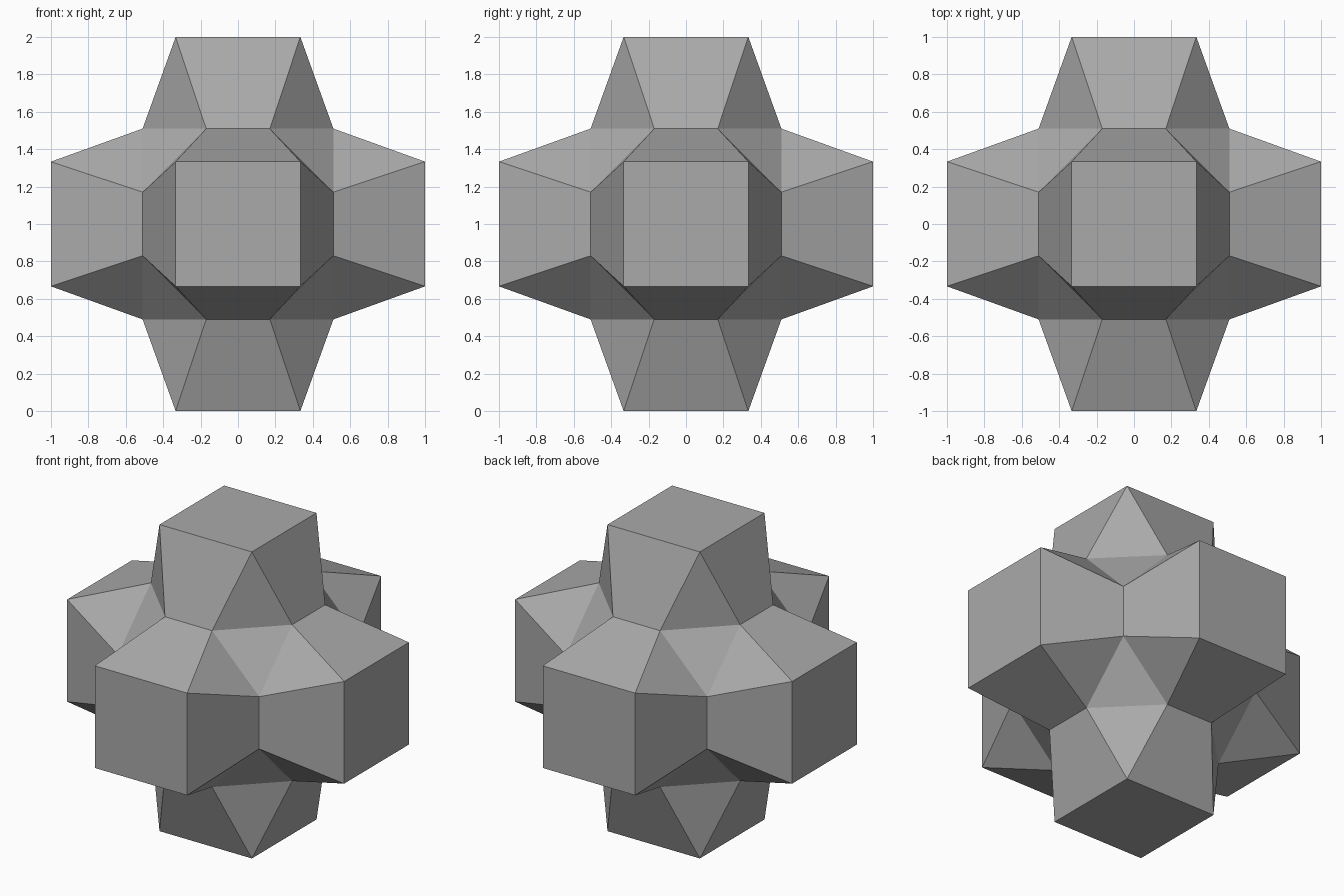
import bpy
import bmesh
from math import pi
from mathutils import Matrix, Vector

CAP = 1 / 3      # half width of each square end
CORE = 0.51      # half width of the central block
CUT = 0.17       # half length left on each block edge after its corners are cut

cube = bpy.data.objects.get("Cube")
if cube:
    bpy.data.objects.remove(cube, do_unlink=True)

grey = bpy.data.materials.new("grey")
grey.use_nodes = True
grey.diffuse_color = (0.4, 0.4, 0.4, 1)
grey.node_tree.nodes["Principled BSDF"].inputs["Base Color"].default_value = (0.4, 0.4, 0.4, 1)

bm = bmesh.new()


def add_face(matrix, *points):
    bm.faces.new([bm.verts.new(matrix @ Vector(p)) for p in points])


def add_arm(matrix):
    """Flared arm along +z: square end, four tapered sides, four corner triangles."""
    add_face(matrix, (CAP, CAP, 1), (-CAP, CAP, 1), (-CAP, -CAP, 1), (CAP, -CAP, 1))
    for quarter in range(4):
        turn = matrix @ Matrix.Rotation(quarter * pi / 2, 4, "Z")
        add_face(turn, (CAP, -CAP, 1), (CORE, -CUT, CORE), (CORE, CUT, CORE), (CAP, CAP, 1))
        add_face(turn, (CAP, CAP, 1), (CORE, CUT, CORE), (CUT, CORE, CORE))


# Six arms, up and down and around the sides
lift = Matrix.Translation((0, 0, 1))
for quarter in range(4):
    add_arm(lift @ Matrix.Rotation(quarter * pi / 2, 4, "X"))
for side in (-1, 1):
    add_arm(lift @ Matrix.Rotation(side * pi / 2, 4, "Y"))

# Cut corners of the central block
for x in (-1, 1):
    for y in (-1, 1):
        for z in (-1, 1):
            add_face(lift @ Matrix.Diagonal((x, y, z, 1)),
                     (CORE, CORE, CUT), (CUT, CORE, CORE), (CORE, CUT, CORE))

# Weld everything into one closed solid
bmesh.ops.remove_doubles(bm, verts=bm.verts, dist=0.001)
bmesh.ops.recalc_face_normals(bm, faces=bm.faces)

mesh = bpy.data.meshes.new("six_armed_block")
bm.to_mesh(mesh)
bm.free()
mesh.materials.append(grey)
block = bpy.data.objects.new("six_armed_block", mesh)
bpy.context.collection.objects.link(block)
